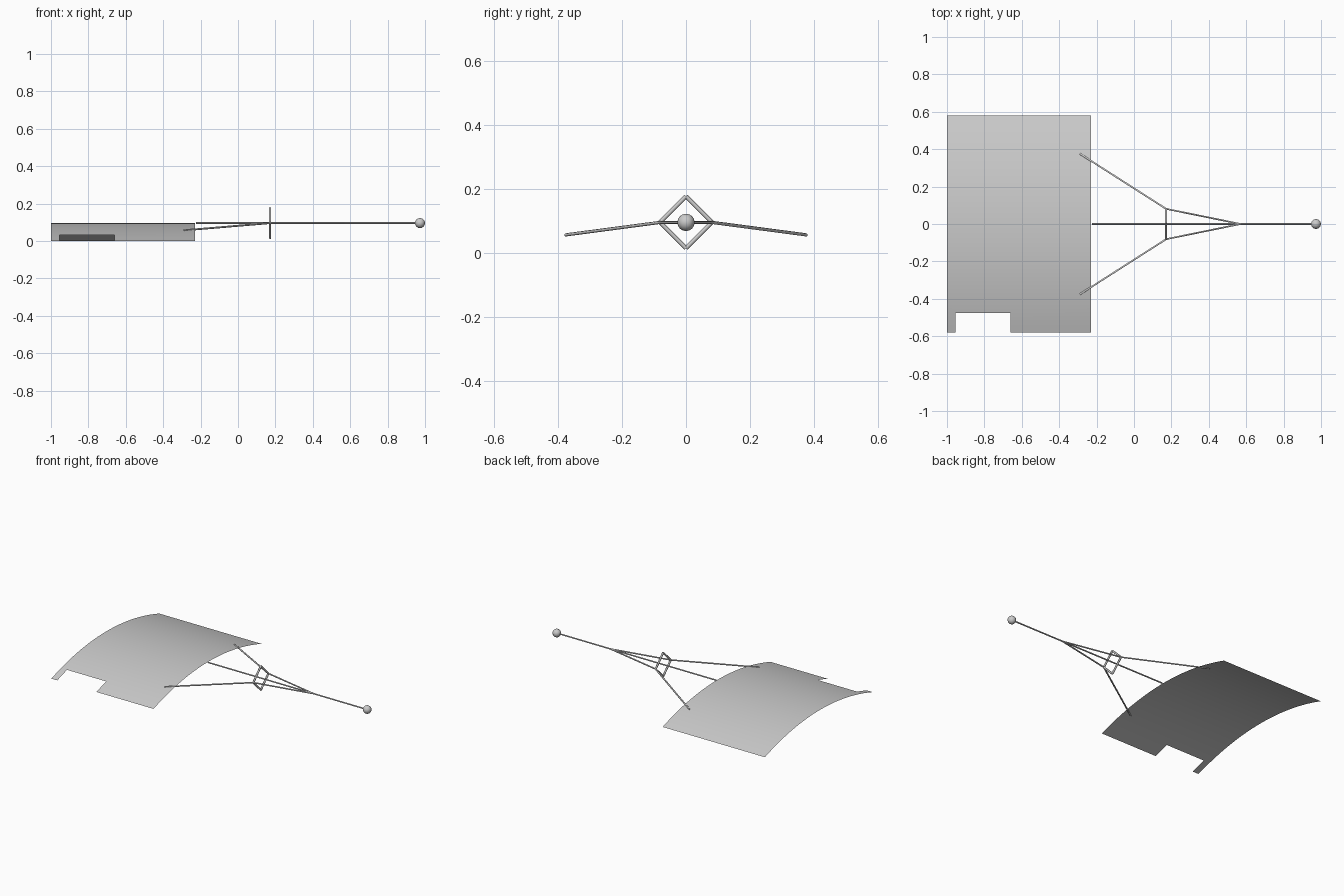
import bpy, bmesh, math
from mathutils import Vector

if "Cube" in bpy.data.objects:
    bpy.data.objects.remove(bpy.data.objects["Cube"])

AXIS_Z = 0.096      # height of the boom axis and the panel crown
HALF = 0.58         # half width of the panel


def rod(name, a, b, r, sides=6):
    a, b = Vector(a), Vector(b)
    bpy.ops.mesh.primitive_cylinder_add(vertices=sides, radius=r, depth=(b - a).length,
                                        location=(a + b) / 2)
    ob = bpy.context.object
    ob.name = name
    ob.rotation_mode = 'QUATERNION'
    ob.rotation_quaternion = (b - a).to_track_quat('Z', 'Y')
    bpy.ops.object.shade_smooth_by_angle(angle=math.radians(62 if sides > 4 else 30))
    return ob


# Curved thin panel with a rectangular notch in the front edge
def arc_z(y):
    return AXIS_Z * (1 - (y / HALF) ** 2)


NOTCH_Y = -0.475
xs = [-1.0, -0.955, -0.66, -0.23]
ys = [-HALF, -0.528] + [NOTCH_Y + (HALF - NOTCH_Y) * i / 24 for i in range(25)]
bm = bmesh.new()
grid = [[bm.verts.new((x, y, arc_z(y))) for x in xs] for y in ys]
for j in range(len(ys) - 1):
    for i in range(3):
        if i == 1 and j < 2:
            continue            # the notch
        bm.faces.new((grid[j][i], grid[j][i + 1], grid[j + 1][i + 1], grid[j + 1][i]))
bmesh.ops.delete(bm, geom=[v for v in bm.verts if not v.link_faces], context='VERTS')
mesh = bpy.data.meshes.new("curved_panel")
bm.to_mesh(mesh)
bm.free()
panel = bpy.data.objects.new("curved_panel", mesh)
bpy.context.collection.objects.link(panel)
mesh.shade_smooth()

# Central boom with ball tip
rod("center_boom", (-0.225, 0, AXIS_Z), (0.96, 0, AXIS_Z), 0.005)
bpy.ops.mesh.primitive_uv_sphere_add(segments=12, ring_count=8, radius=0.027,
                                     location=(0.973, 0, AXIS_Z))
bpy.context.object.name = "boom_ball"
bpy.ops.object.shade_smooth()

# Diamond brace frame
FX, R = 0.172, 0.081
corners = [(FX, R * math.cos(k * math.pi / 2), AXIS_Z + R * math.sin(k * math.pi / 2))
           for k in range(4)]
for k in range(4):
    rod(f"diamond_bar_{k + 1}", corners[k], corners[(k + 1) % 4], 0.0065)

# Stay rods from boom past the diamond to the panel, on both sides
for s, side in ((-1, "front"), (1, "back")):
    rod(f"{side}_outer_stay", (FX, s * R, AXIS_Z), (-0.29, s * 0.376, 0.057), 0.005)
    rod(f"{side}_inner_stay", (0.57, 0, AXIS_Z), (FX, s * R, AXIS_Z), 0.005)
